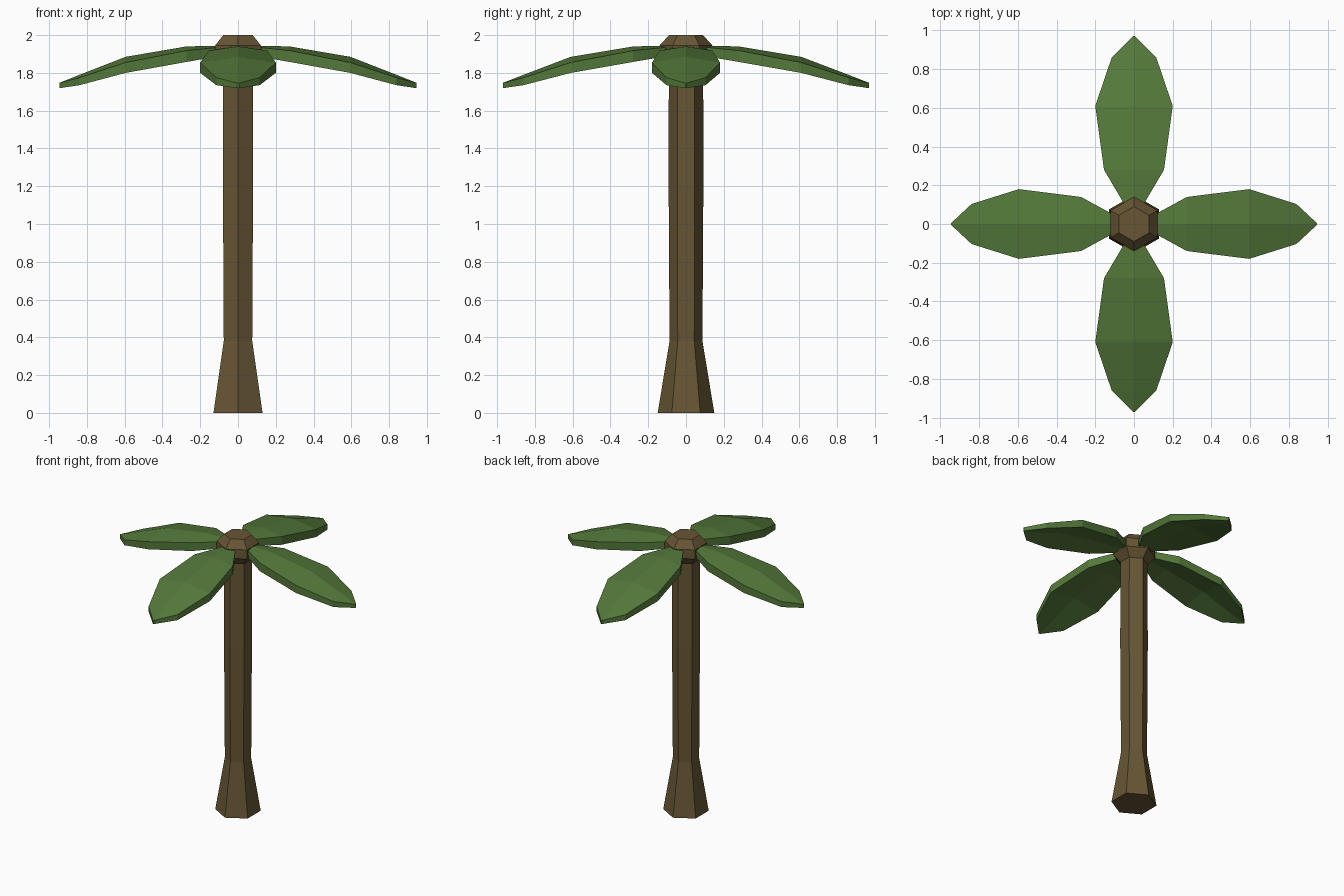
import bpy, math

if "Cube" in bpy.data.objects:
    bpy.data.objects.remove(bpy.data.objects["Cube"])


def material(name, rgb):
    m = bpy.data.materials.new(name)
    m.diffuse_color = (*rgb, 1)
    m.use_nodes = True
    m.node_tree.nodes["Principled BSDF"].inputs["Base Color"].default_value = m.diffuse_color
    return m


BROWN = material("bark brown", (0.135, 0.092, 0.035))
GREEN = material("leaf green", (0.088, 0.19, 0.042))


def make(name, verts, faces, mat):
    me = bpy.data.meshes.new(name)
    me.from_pydata(verts, [], faces)
    me.materials.append(mat)
    ob = bpy.data.objects.new(name, me)
    bpy.context.collection.objects.link(ob)
    return ob


def loft(rings):
    """Join equal-sized rings of points into a closed skin."""
    n = len(rings[0])
    verts = [p for r in rings for p in r]
    faces = [tuple(reversed(range(n)))]
    for k in range(len(rings) - 1):
        for i in range(n):
            j = (i + 1) % n
            faces.append((k * n + i, k * n + j, k * n + n + j, k * n + n + i))
    faces.append(tuple(range(len(verts) - n, len(verts))))
    return verts, faces


def hex_ring(r, z):
    angles = [math.radians(30 + 60 * i) for i in range(6)]
    return [(r * math.cos(a), r * math.sin(a), z) for a in angles]


# Trunk: six-sided, flared at the foot
trunk = [(0.15, 0), (0.087, 0.38), (0.092, 1.2), (0.091, 1.88)]
make("trunk", *loft([hex_ring(r, z) for r, z in trunk]), BROWN)

# Crown knob on top
knob = [(0.088, 1.82), (0.142, 1.88), (0.14, 1.945), (0.09, 2.0)]
make("crown_knob", *loft([hex_ring(r, z) for r, z in knob]), BROWN)

# Leaf stations: distance, half width, ridge z, edge top z, thickness
LEAF = [(0.06, 0.025, 1.945, 1.94, 0.045),
        (0.28, 0.155, 1.94, 1.918, 0.06),
        (0.61, 0.20, 1.885, 1.855, 0.055),
        (0.86, 0.115, 1.79, 1.775, 0.04),
        (0.97, 0.004, 1.747, 1.746, 0.027)]


def leaf(name, angle, length, width):
    c, s = math.cos(angle), math.sin(angle)
    rings = []
    for d, w, ridge, edge, t in LEAF:
        d, w = d * length, w * width
        section = [(-w, edge), (-w, edge - t), (0, ridge - t),
                   (w, edge - t), (w, edge), (0, ridge)]
        rings.append([(d * c + u * s, d * s - u * c, z)
                      for u, z in reversed(section)])
    verts, faces = loft(rings)
    ob = make(name, verts, faces, GREEN)
    # consistent outward normals
    import bmesh
    bm = bmesh.new()
    bm.from_mesh(ob.data)
    bmesh.ops.recalc_face_normals(bm, faces=bm.faces)
    bm.to_mesh(ob.data)
    bm.free()


for i, side in enumerate(("right", "back", "left", "front")):
    along_y = i % 2
    leaf("leaf_" + side, i * math.pi / 2, 1 if along_y else 0.975,
         1 if along_y else 0.9)
